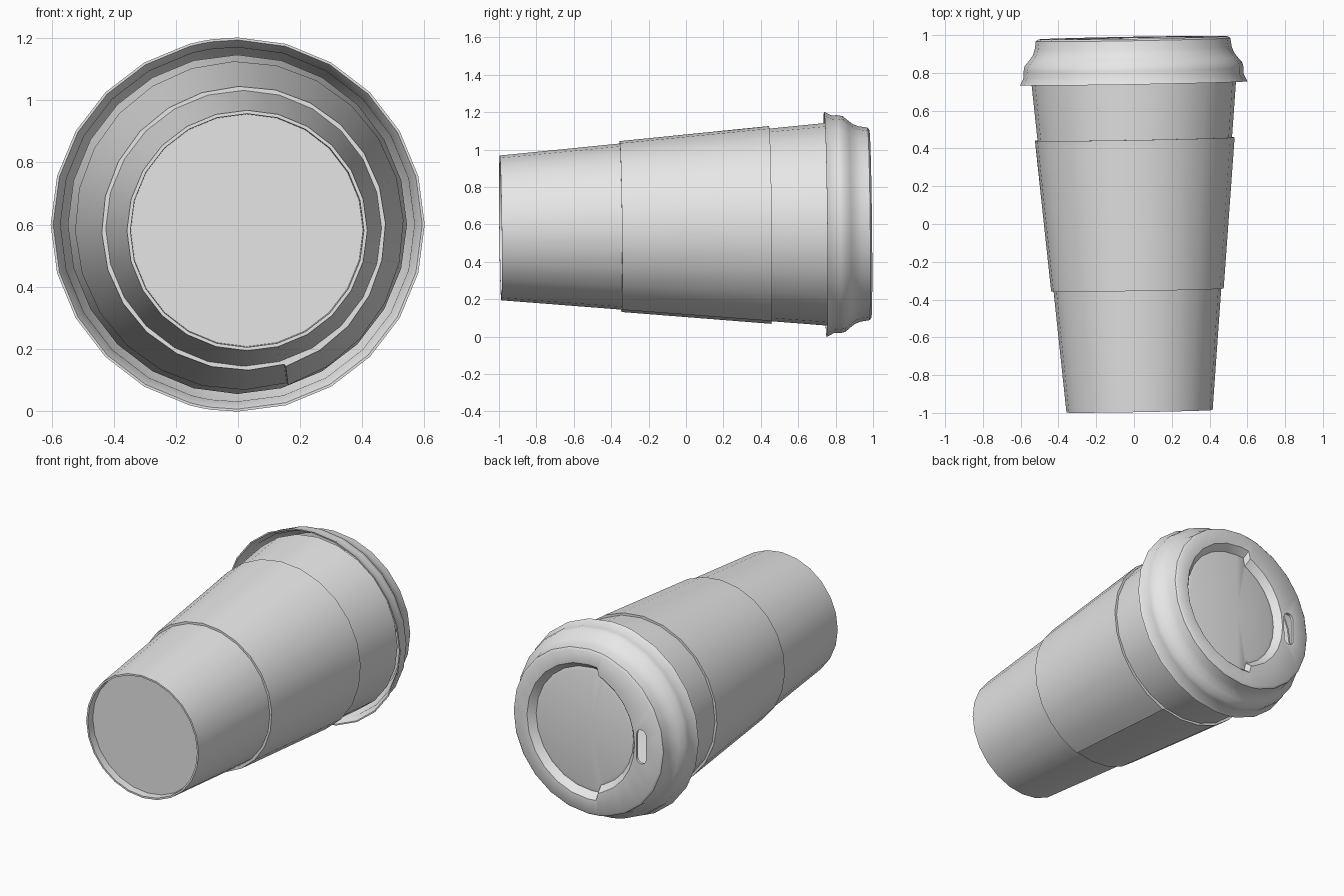
import bpy, bmesh, math
from mathutils import Matrix

if "Cube" in bpy.data.objects:
    bpy.data.objects.remove(bpy.data.objects["Cube"])

# One flat colour
grey = bpy.data.materials.new("plain_grey")
grey.diffuse_color = (0.8, 0.8, 0.8, 1)
grey.use_nodes = True
grey.node_tree.nodes["Principled BSDF"].inputs["Base Color"].default_value = grey.diffuse_color

# The cup lies along y with a very slight tilt
PLACE = (Matrix.Translation((0.012, 0, 0.592))
         @ Matrix.Rotation(0.0175, 4, 'Z') @ Matrix.Rotation(0.011, 4, 'X'))
EVEN = [i * 15 for i in range(24)]


def finish(name, bm):
    bmesh.ops.recalc_face_normals(bm, faces=bm.faces)
    me = bpy.data.meshes.new(name)
    bm.to_mesh(me)
    bm.free()
    me.materials.append(grey)
    ob = bpy.data.objects.new(name, me)
    bpy.context.collection.objects.link(ob)
    ob.matrix_world = PLACE
    return ob


def activate(ob):
    bpy.ops.object.select_all(action='DESELECT')
    ob.select_set(True)
    bpy.context.view_layer.objects.active = ob


def smooth(ob, angle):
    activate(ob)
    bpy.ops.object.shade_smooth_by_angle(angle=math.radians(angle))


def revolve(name, profile, angles, loop=False):
    """Spin (radius, position) pairs around y; a radius may depend on angle."""
    bm = bmesh.new()
    rings = []
    for r, s in profile:
        if r == 0:
            rings.append([bm.verts.new((0, s, 0))] * len(angles))
            continue
        ring = []
        for a in angles:
            q = r(a) if callable(r) else r
            t = math.radians(a)
            ring.append(bm.verts.new((q * math.cos(t), s, q * math.sin(t))))
        rings.append(ring)
    pairs = list(zip(rings, rings[1:]))
    if loop:
        pairs.append((rings[-1], rings[0]))
    n = len(angles)
    for p, q in pairs:
        for i in range(n):
            j = (i + 1) % n
            bm.faces.new(dict.fromkeys((p[i], p[j], q[j], q[i])))
    return finish(name, bm)


# Cup: tapered thin wall with a recessed base
cup = revolve("cup", [
    (0, -0.945), (0.374, -0.945), (0.376, -0.992), (0.387, -0.992),
    (0.546, 0.80), (0.535, 0.80), (0.378, -0.93), (0, -0.93)], EVEN)
smooth(cup, 30)

# Sleeve: wrapped band whose end overlaps at a seam underneath
SEAM = -73


def wrapped(r):
    return lambda a: r + 0.008 * max(0, 1 - (a - SEAM) / 60)


sleeve = revolve("sleeve", [
    (wrapped(0.457), -0.35), (wrapped(0.529), 0.45),
    (0.512, 0.45), (0.440, -0.35)],
    [SEAM + i * 15 for i in range(24)] + [SEAM + 359.7], loop=True)
smooth(sleeve, 30)


# Lid: flared rim, stepped shoulder, recess that narrows beside the sip hole
def recess(offset):
    def radius(a):
        c = math.cos(math.radians(a))
        base = 0.42 if c > -0.17 else 0.375 - 0.055 * (-c - 0.17) / 0.83
        return base + offset
    return radius


lid_angles = sorted(EVEN + [98, 101, 259, 262])
lid = revolve("lid", [
    (0, 0.945), (recess(-0.055), 0.945), (recess(-0.035), 0.94),
    (recess(-0.01), 0.972), (recess(0), 0.982),
    (0.502, 0.986), (0.515, 0.976), (0.522, 0.93), (0.533, 0.90),
    (0.553, 0.873), (0.577, 0.845), (0.583, 0.815), (0.582, 0.785),
    (0.602, 0.745), (0.594, 0.745), (0.570, 0.79), (0.569, 0.83),
    (0.520, 0.89), (0.505, 0.966), (recess(0.005), 0.966),
    (recess(-0.03), 0.928), (0, 0.928)], lid_angles)

# Sip hole: rounded slot cut through the lid
bm = bmesh.new()
ends = []
for y in (0.94, 1.05):
    ring = []
    for side in (1, -1):
        for k in range(7):
            t = math.pi * k / 6 + (0 if side > 0 else math.pi)
            ring.append(bm.verts.new((-0.367 + 0.034 * math.cos(t), y,
                                      side * 0.072 + 0.034 * math.sin(t))))
    ends.append(ring)
    bm.faces.new(ring)
m = len(ends[0])
for i in range(m):
    j = (i + 1) % m
    bm.faces.new((ends[0][i], ends[0][j], ends[1][j], ends[1][i]))
cutter = finish("sip_hole_cutter", bm)
cutter.hide_render = True

bpy.context.view_layer.update()
cut = lid.modifiers.new("sip_hole", 'BOOLEAN')
cut.operation = 'DIFFERENCE'
cut.solver = 'EXACT'
cut.object = cutter
activate(lid)
bpy.ops.object.modifier_apply(modifier=cut.name)
bpy.data.objects.remove(cutter)
smooth(lid, 42)
